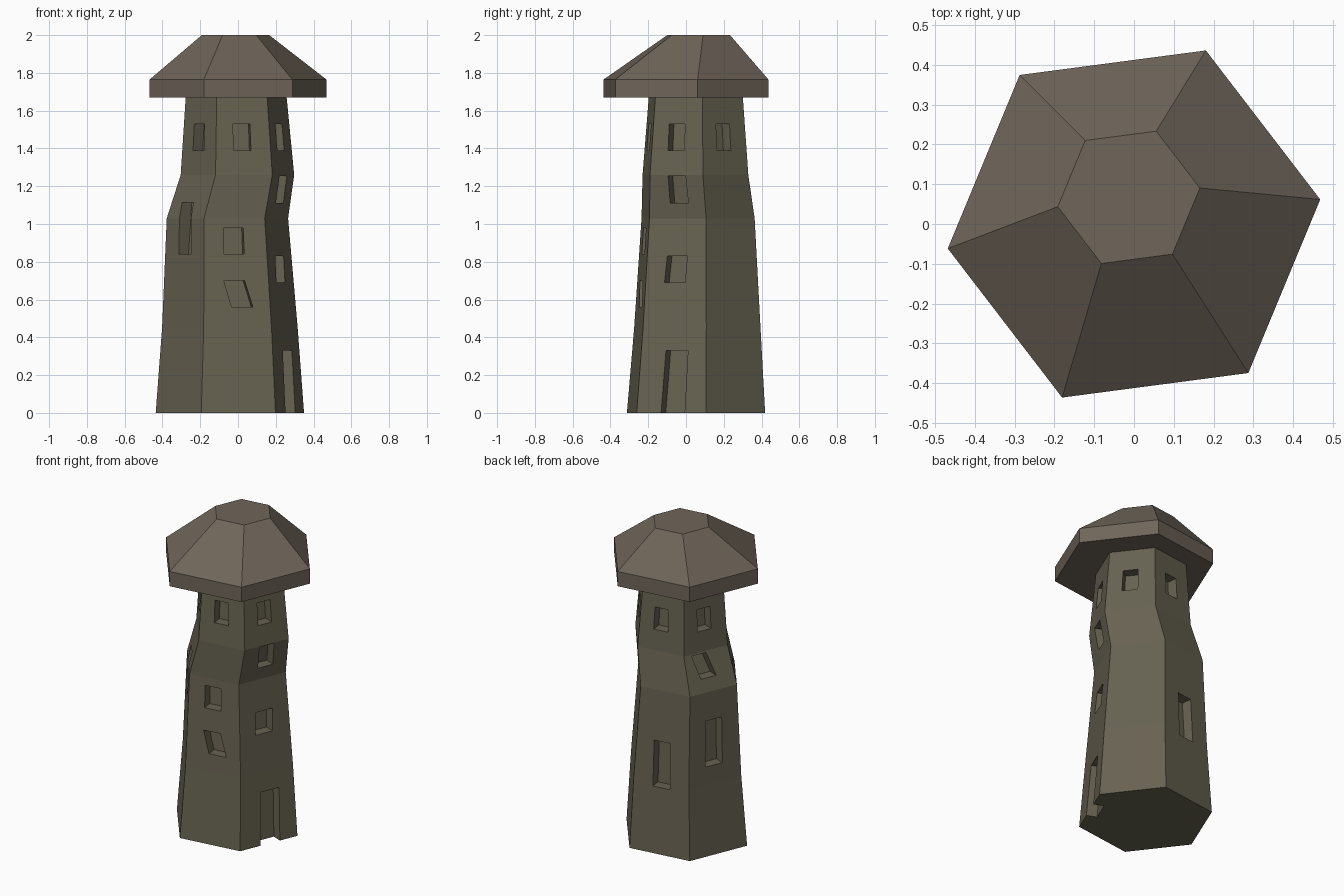
import bpy, bmesh, math
from mathutils import Vector

if "Cube" in bpy.data.objects:
    bpy.data.objects.remove(bpy.data.objects["Cube"])

TURN = 7.5  # rotation of the hexagon in degrees

# Tower levels: height, centre x, centre y, radius
LEVELS = [(0.0, -0.043, 0.053, 0.396), (0.45, -0.043, 0.06, 0.362),
          (1.03, -0.056, 0.064, 0.324), (1.26, -0.003, 0.05, 0.303),
          (1.69, -0.010, 0.052, 0.268)]
# Roof levels
ROOF = [(1.67, 0.0, 0.0, 0.472), (1.765, 0.0, 0.0, 0.472), (2.0, -0.013, 0.067, 0.18)]


def corner(level, k):
    z, cx, cy, r = level
    a = math.radians(TURN + 60 * k)
    return Vector((cx + r * math.cos(a), cy + r * math.sin(a), z))


def finish(name, bm, color=None):
    bmesh.ops.recalc_face_normals(bm, faces=bm.faces)
    me = bpy.data.meshes.new(name)
    bm.to_mesh(me)
    bm.free()
    ob = bpy.data.objects.new(name, me)
    bpy.context.collection.objects.link(ob)
    if color:
        mat = bpy.data.materials.new(name + "_colour")
        mat.diffuse_color = (*color, 1)
        mat.use_nodes = True
        mat.node_tree.nodes["Principled BSDF"].inputs["Base Color"].default_value = mat.diffuse_color
        me.materials.append(mat)
    return ob


def bridge(bm, rings):
    """Skin a stack of point rings and cap both ends."""
    vs = [[bm.verts.new(p) for p in ring] for ring in rings]
    n = len(vs[0])
    for lo, hi in zip(vs, vs[1:]):
        for i in range(n):
            j = (i + 1) % n
            bm.faces.new((lo[i], lo[j], hi[j], hi[i]))
    bm.faces.new(vs[0][::-1])
    bm.faces.new(vs[-1])


def hex_stack(name, levels, color):
    bm = bmesh.new()
    bridge(bm, [[corner(l, k) for k in range(6)] for l in levels])
    return finish(name, bm, color)


def wall_point(k, u, z):
    """Point on wall k, u across from left to right seen from outside."""
    for lo, hi in zip(LEVELS, LEVELS[1:]):
        if z <= hi[0]:
            break
    t = (z - lo[0]) / (hi[0] - lo[0])
    lvl = [a + (b - a) * t for a, b in zip(lo, hi)]
    return corner(lvl, k).lerp(corner(lvl, k + 1), u)


tower = hex_stack("tower", LEVELS, (0.135, 0.122, 0.082))
roof = hex_stack("roof", ROOF, (0.16, 0.131, 0.101))

# Openings: wall, bottom z, top z, left u at bottom, left u at top, width
OPENINGS = [
    (4, 0.56, 0.70, 0.42, 0.31, 0.32), (4, 0.84, 0.98, 0.32, 0.32, 0.32),
    (3, 0.84, 1.115, 0.35, 0.28, 0.31),
    (5, -0.05, 0.33, 0.35, 0.38, 0.34), (5, 0.69, 0.83, 0.31, 0.34, 0.34),
    (5, 1.11, 1.255, 0.37, 0.34, 0.33),
    (2, 0.56, 0.85, 0.32, 0.33, 0.33), (2, 1.11, 1.25, 0.29, 0.17, 0.33),
    (1, 0.42, 0.71, 0.35, 0.33, 0.31),
] + [(k, 1.39, 1.53, 0.32, 0.32, 0.32) for k in range(6)]  # top ring of windows

bm = bmesh.new()
for k, z0, z1, u0, u1, w in OPENINGS:
    a = math.radians(TURN + 60 * k + 30)
    out = Vector((math.cos(a), math.sin(a), 0))
    quad = [wall_point(k, u0, z0), wall_point(k, u0 + w, z0),
            wall_point(k, u1 + w, z1), wall_point(k, u1, z1)]
    bridge(bm, [[p - out * 0.065 for p in quad], [p + out * 0.06 for p in quad]])
cutter = finish("opening_cutter", bm)
cutter.hide_render = True

# Carve the door and window recesses
mod = tower.modifiers.new("openings", 'BOOLEAN')
mod.operation = 'DIFFERENCE'
mod.solver = 'EXACT'
mod.object = cutter
bpy.context.view_layer.objects.active = tower
bpy.ops.object.modifier_apply(modifier=mod.name)
bpy.data.objects.remove(cutter)
